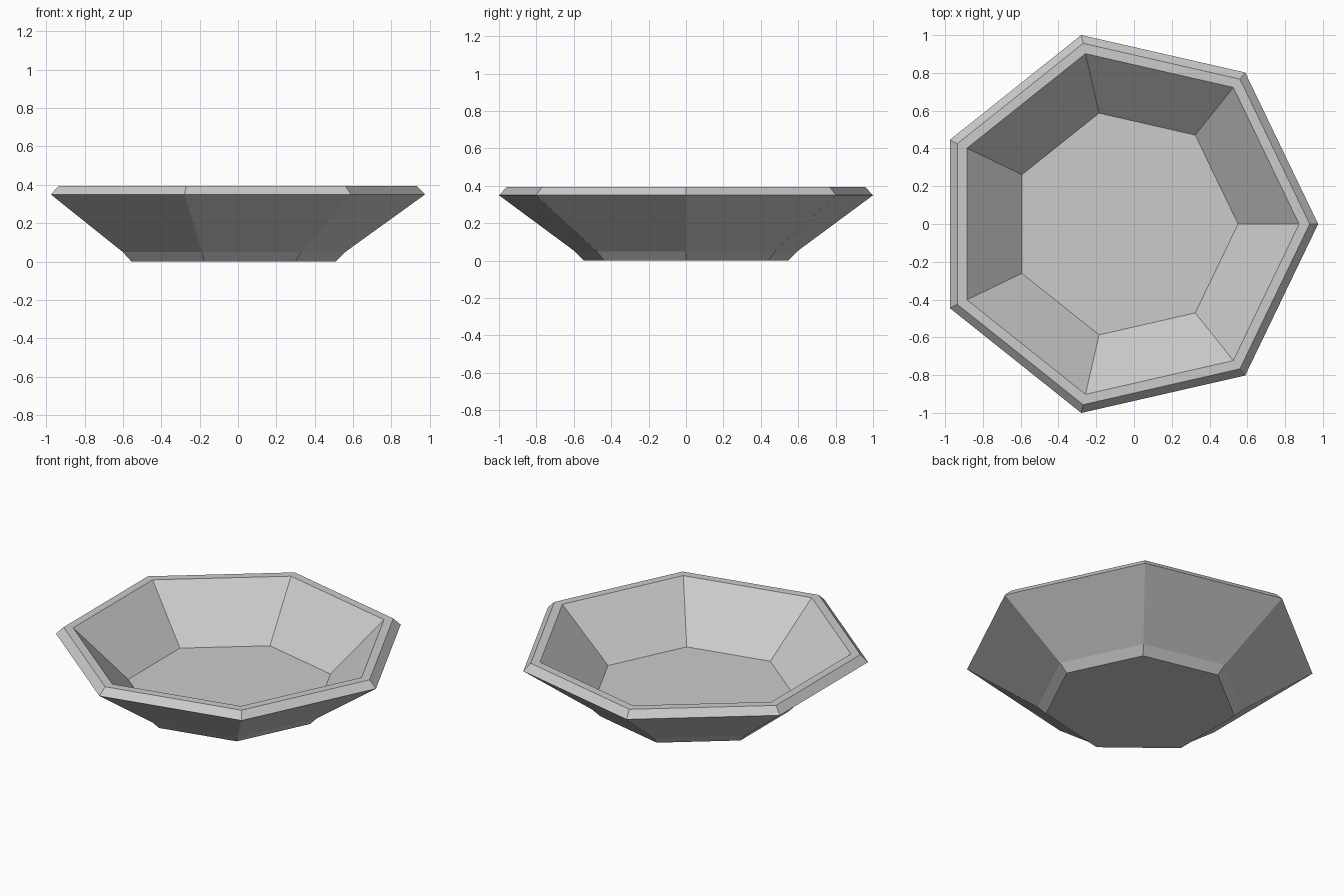
import bpy, bmesh
from math import cos, sin, tau

cube = bpy.data.objects.get("Cube")
if cube:
    bpy.data.objects.remove(cube)

SIDES = 7
CENTRE_X = -0.051

# Radius and height, from the base up the outside, over the rim, down to the floor
PROFILE = [
    (0.56, 0.0),      # base
    (0.61, 0.05),     # top of foot
    (1.026, 0.35),    # widest edge
    (0.981, 0.395),   # rim, outer
    (0.925, 0.395),   # rim, inner
    (0.602, 0.09),    # floor
]


def make_material(name, colour):
    mat = bpy.data.materials.new(name)
    mat.use_nodes = True
    mat.diffuse_color = colour
    mat.node_tree.nodes["Principled BSDF"].inputs["Base Color"].default_value = colour
    return mat


def turned_shape(name, profile, sides, mat):
    """Closed, flat-shaded shape made from stacked polygon rings."""
    bm = bmesh.new()
    rings = [[bm.verts.new((CENTRE_X + r * cos(tau * i / sides),
                            r * sin(tau * i / sides), z))
              for i in range(sides)] for r, z in profile]
    for low, high in zip(rings, rings[1:]):
        for i in range(sides):
            j = (i + 1) % sides
            bm.faces.new((low[i], low[j], high[j], high[i]))
    bm.faces.new(rings[0][::-1])   # underside
    bm.faces.new(rings[-1])        # floor
    bmesh.ops.recalc_face_normals(bm, faces=bm.faces)
    mesh = bpy.data.meshes.new(name)
    bm.to_mesh(mesh)
    bm.free()
    mesh.materials.append(mat)
    obj = bpy.data.objects.new(name, mesh)
    bpy.context.collection.objects.link(obj)
    return obj


# Seven-sided dish with a foot, bevelled rim and flat floor
grey = make_material("light grey", (0.6, 0.6, 0.6, 1.0))
turned_shape("bowl", PROFILE, SIDES, grey)
